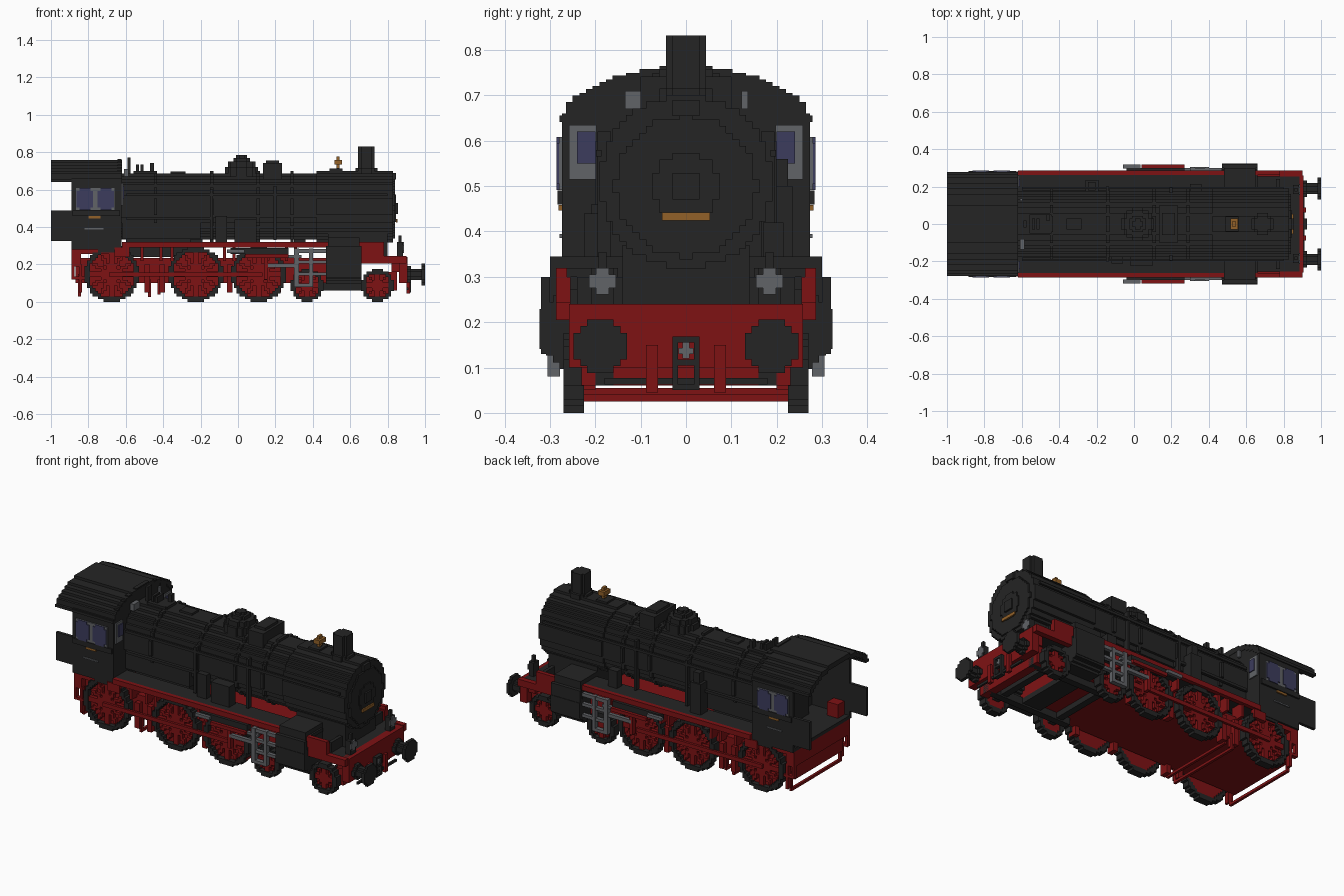
import bpy, bmesh, math

if "Cube" in bpy.data.objects:
    bpy.data.objects.remove(bpy.data.objects["Cube"])

V = 0.0147  # cell size of the blocky style


def material(name, r, g, b):
    m = bpy.data.materials.new(name)
    m.use_nodes = True
    m.diffuse_color = (r, g, b, 1)
    m.node_tree.nodes["Principled BSDF"].inputs["Base Color"].default_value = (r, g, b, 1)
    return m


BLACK = material("black", 0.018, 0.018, 0.018)
RED = material("red", 0.21, 0.006, 0.007)
GREY = material("grey", 0.12, 0.125, 0.135)
GOLD = material("gold", 0.29, 0.12, 0.022)
BLUE = material("window_blue", 0.045, 0.045, 0.11)


def finish(bm, name, mat):
    bmesh.ops.recalc_face_normals(bm, faces=bm.faces)
    me = bpy.data.meshes.new(name)
    bm.to_mesh(me)
    bm.free()
    me.materials.append(mat)
    ob = bpy.data.objects.new(name, me)
    bpy.context.collection.objects.link(ob)
    return ob


def boxes(name, mat, items, mirror=False):
    """Boxes (x0, x1, y0, y1, z0, z1) in one object, optionally mirrored in y."""
    bm = bmesh.new()
    for x0, x1, y0, y1, z0, z1 in items:
        for s in ((1, -1) if mirror else (1,)):
            vs = bmesh.ops.create_cube(bm, size=1)["verts"]
            for v in vs:
                v.co.x = (x0 + x1) / 2 + v.co.x * (x1 - x0)
                v.co.y = s * (y0 + y1) / 2 + v.co.y * (y1 - y0)
                v.co.z = (z0 + z1) / 2 + v.co.z * (z1 - z0)
    return finish(bm, name, mat)


def stepped(name, mat, axis, cu, cw, n, inside, d0, d1):
    """Extrude the cells where inside(u, w) holds along axis from d0 to d1."""
    cells = {(i, j) for i in range(-n, n) for j in range(-n, n)
             if inside((i + .5) * V, (j + .5) * V)}
    bm, cache = bmesh.new(), {}

    def vert(i, j, d):
        if (i, j, d) not in cache:
            u, w = cu + i * V, cw + j * V
            co = {"x": (d, u, w), "y": (u, d, w), "z": (u, w, d)}[axis]
            cache[(i, j, d)] = bm.verts.new(co)
        return cache[(i, j, d)]

    for i, j in cells:
        ring = [(i, j), (i + 1, j), (i + 1, j + 1), (i, j + 1)]
        for d in (d0, d1):
            bm.faces.new([vert(a, b, d) for a, b in ring])
        for k, (di, dj) in enumerate([(0, -1), (1, 0), (0, 1), (-1, 0)]):
            if (i + di, j + dj) not in cells:
                p, q = ring[k], ring[(k + 1) % 4]
                bm.faces.new([vert(*p, d0), vert(*q, d0), vert(*q, d1), vert(*p, d1)])
    return finish(bm, name, mat)


def disc(r, r0=0):
    return lambda u, w: r0 <= math.hypot(u, w) < r


def spokes(r, count):
    def inside(u, w):
        d, a = math.hypot(u, w), math.atan2(w, u) * count / (2 * math.pi)
        return d < r and (d < 0.034 or abs(a - round(a)) * 2 * math.pi / count * d < 0.009)
    return inside


# Boiler, bands and smokebox
stepped("boiler", BLACK, "x", 0, .51, 14, disc(.18), -.63, .42)
stepped("smokebox", BLACK, "x", 0, .51, 14, disc(.19), .42, .83)
for k, x in enumerate((-.45, -.15, .1, .28)):
    stepped(f"boiler_band_{k}", BLACK, "x", 0, .51, 14, disc(.188, .165), x, x + .018)
stepped("smokebox_door", BLACK, "x", 0, .5, 12, disc(.155), .83, .84)
stepped("door_boss", BLACK, "x", 0, .5, 8, disc(.075), .84, .846)
stepped("door_handle", BLACK, "x", 0, .5, 4, disc(.032), .846, .856)
boxes("door_rim", BLACK, [(.82, .845, -.03, .03, .655, .69)])
boxes("door_plate", GOLD, [(.846, .854, -.053, .053, .424, .442)])
boxes("smokebox_saddle", BLACK, [(.48, .8, -.14, .14, .23, .37)])
boxes("firebox", BLACK, [(-.62, -.2, -.165, .165, .335, .5)])
boxes("ash_pan", BLACK, [(-.6, -.25, -.1, .1, .24, .34)])

# Fittings on top
stepped("chimney", BLACK, "z", .686, 0, 4, disc(.047), .66, .832)
stepped("chimney_base", BLACK, "z", .686, 0, 5, disc(.06), .66, .715)
for k, (r, z) in enumerate(((.088, .72), (.075, .75), (.05, .77), (.025, .785))):
    stepped(f"steam_dome_{k}", BLACK, "z", .02, 0, 7, disc(r), .64, z)
boxes("sand_box", BLACK, [(.135, .235, -.1, .1, .64, .742), (.15, .22, -.06, .06, .742, .757)])
boxes("bell", GOLD, [(.515, .555, -.03, .03, .735, .76), (.527, .543, -.015, .015, .76, .778),
                     (.527, .543, -.015, .015, .715, .735)])
boxes("bell_stand", BLACK, [(.49, .56, -.04, .04, .68, .712), (.527, .543, -.01, .01, .7, .72)])
boxes("safety_valves", BLACK, [(-.59, -.575, -.02, .02, .67, .772), (-.545, -.53, -.03, .03, .67, .735),
                               (-.52, -.505, -.03, .03, .67, .735), (-.47, -.45, .02, .05, .67, .742),
                               (-.56, -.44, -.05, .05, .66, .7), (-.36, -.28, -.03, .03, .67, .698)])
boxes("whistles", GREY, [(-.61, -.585, -.135, -.08, .67, .71), (-.61, -.595, .122, .137, .67, .71)])

# Pipes, handrails and pumps on the sides of the boiler
boxes("side_pipes", BLACK, [(-.6, .8, .186, .198, .565, .58), (-.15, -.135, .17, .2, .33, .6),
                            (.19, .205, .165, .195, .33, .62), (-.6, -.15, .178, .195, .44, .455)], True)
boxes("air_pump", BLACK, [(-.26, -.19, .17, .235, .32, .5), (-.245, -.205, .18, .225, .5, .56),
                          (.3, .36, .17, .215, .32, .42)])
boxes("feed_pump", BLACK, [(-.02, .1, -.225, -.165, .32, .44), (-.12, -.06, -.21, -.17, .32, .46)])


# Cab: arched roof, front wall, sides and floor
def arch(r, h):
    return lambda u, w: (u / r) ** 2 + (max(w + .08, 0) / h) ** 2 < 1


outer, inner = arch(.285, .14), arch(.258, .112)
stepped("cab_roof", BLACK, "x", 0, .7, 20,
        lambda u, w: w > -.06 and outer(u, w) and not inner(u, w), -1, -.62)
stepped("cab_front_wall", BLACK, "x", 0, .5, 19,
        lambda u, w: abs(u) < .265 and w > -.2 and (w < .14 or outer(u, w - .2)), -.645, -.622)
boxes("cab_sides", BLACK, [(-.89, -.622, .255, .273, .28, .66), (-1, -.89, .255, .273, .325, .49),
                           (-.885, -.63, .273, .283, .46, .49)], True)
boxes("cab_floor", BLACK, [(-.89, -.62, -.256, .256, .28, .3)])
boxes("boiler_backhead", BLACK, [(-.7, -.64, -.15, .15, .3, .62)])
boxes("cab_seats", RED, [(-.86, -.79, .19, .25, .3, .38)], True)

# Cab windows and plates
for s, side in ((1, "left"), (-1, "right")):
    stepped(f"window_frame_{side}", GREY, "y", -.763, .55, 9,
            lambda u, w: abs(u) < .109 and abs(w) < .066 and abs(u) + abs(w) < .155, s * .272, s * .28)
    for k, x in enumerate((-.819, -.707)):
        stepped(f"window_pane_{side}_{k}", BLUE, "y", x, .55, 5,
                lambda u, w: abs(u) < .04 and abs(w) < .052 and abs(u) + abs(w) < .075, s * .28, s * .285)
    boxes(f"front_window_{side}", GREY, [(-.624, -.615, min(s * .197, s * .258), max(s * .197, s * .258), .515, .635)])
    boxes(f"front_pane_{side}", BLUE, [(-.615, -.61, min(s * .2, s * .24), max(s * .2, s * .24), .55, .62)])
boxes("cab_plate", GOLD, [(-.8, -.735, .273, .281, .446, .458)], True)
boxes("cab_step_rail", GREY, [(-.82, -.72, .273, .279, .386, .394)], True)

# Running boards with red edges, frame and hangers
boxes("running_board", BLACK, [(-.62, .66, .15, .262, .3, .32)], True)
boxes("board_edge", RED, [(-.62, .78, .262, .287, .29, .32), (.64, .78, .255, .287, .245, .3),
                          (.64, .9, .255, .287, .205, .245), (-.66, -.58, .255, .28, .24, .29)], True)
boxes("main_frame", RED, [(-.87, .62, -.222, .222, .1, .235)])
boxes("frame_hangers", RED, [(x, x + .016, .19, .27, .22, .3) for x in (-.52, -.42, -.36, -.08, -.03, .25, .3)], True)
boxes("brake_hangers", RED, [(x, x + .03, .2, .25, .05, .2) for x in (-.5, -.42, -.06, .2)], True)
boxes("cross_bars", RED, [(-.855, -.84, -.235, .235, .03, .045), (-.48, -.465, -.235, .235, .025, .04),
                          (-.43, -.415, -.235, .235, .04, .055)])
boxes("bar_drops", RED, [(-.855, -.84, .22, .235, .03, .15), (-.48, -.465, .22, .235, .025, .12),
                         (-.43, -.415, .22, .235, .04, .12)], True)
boxes("rear_beam", RED, [(-.89, -.84, -.262, .262, .19, .28), (-.84, -.62, -.262, .262, .255, .28)])
boxes("rear_steps", RED, [(-.89, -.875, .235, .262, .12, .2), (-.885, -.82, .235, .262, .12, .135),
                          (-.85, -.835, .235, .262, .05, .2)], True)


# Wheels
def wheel(name, x, n, count):
    r = n * V
    for s, side in ((1, "left"), (-1, "right")):
        stepped(f"{name}_tyre_{side}", BLACK, "y", x, r, n, disc(r, r - 1.6 * V), s * .225, s * .27)
        stepped(f"{name}_web_{side}", RED, "y", x, r, n, disc(r - 1.6 * V), s * .23, s * .242)
        stepped(f"{name}_spokes_{side}", RED, "y", x, r, n, spokes(r - 1.6 * V, count), s * .242, s * .262)
    boxes(f"{name}_axle", BLACK, [(x - .02, x + .02, -.23, .23, r - .02, r + .02)])


for k, x in enumerate((-.675, -.225, .11)):
    wheel(f"driving_wheel_{k}", x, 10, 12)
for k, x in enumerate((.37, .745)):
    wheel(f"bogie_wheel_{k}", x, 6, 8)
boxes("bogie_frame", BLACK, [(.3, .85, .16, .2, .06, .105)], True)
boxes("bogie_centre", BLACK, [(.5, .62, -.17, .17, .07, .2)])

# Cylinders and rods
for s, side in ((1, "left"), (-1, "right")):
    stepped(f"cylinder_{side}", BLACK, "x", s * .235, .185, 7, disc(.09), .47, .66)
boxes("cylinder_block", BLACK, [(.48, .65, .14, .3, .2, .345), (.47, .66, .3, .32, .13, .3)], True)
boxes("coupling_rod", RED, [(-.69, .13, .264, .278, .135, .158)], True)
boxes("radius_rod", RED, [(.04, .27, .298, .318, .235, .255), (.14, .16, .27, .3, .12, .25)], True)
boxes("valve_gear_cover", BLACK, [(-.04, .27, .262, .3, .255, .288)], True)
boxes("return_crank", GREY, [(-.06, .035, .298, .318, .262, .28)], True)
boxes("crosshead", GREY, [(.15, .32, .278, .3, .185, .205), (.3, .325, .278, .305, .08, .285),
                          (.38, .4, .278, .305, .08, .285), (.3, .47, .278, .3, .262, .282),
                          (.3, .47, .278, .3, .205, .222), (.3, .47, .278, .3, .14, .157),
                          (.3, .4, .278, .305, .08, .098), (.23, .34, .28, .3, .235, .25)], True)

# Front platform, beam, buffers, lamps and coupling
boxes("front_deck", BLACK, [(.64, .885, -.256, .256, .222, .24), (.76, .78, -.24, .24, .24, .3)])
boxes("front_beam", RED, [(.86, .905, -.258, .258, .1, .24), (.82, .9, -.24, .24, .16, .222)])
boxes("front_guards", RED, [(.8, .85, -.23, .23, .06, .16)])
for s, side in ((1, "left"), (-1, "right")):
    stepped(f"buffer_stem_{side}", BLACK, "x", s * .189, .147, 3, disc(.026), .9, .985)
    stepped(f"buffer_base_{side}", BLACK, "x", s * .189, .147, 4, disc(.04), .9, .925)
    stepped(f"buffer_head_{side}", BLACK, "x", s * .189, .147, 4, disc(.056), .982, 1)
    stepped(f"lamp_glass_{side}", GREY, "x", s * .184, .29, 2,
            lambda u, w: min(abs(u), abs(w)) < .009 and max(abs(u), abs(w)) < .025, .882, .888)
boxes("lamps", BLACK, [(.85, .882, .16, .208, .24, .32), (.858, .874, .175, .193, .32, .355)], True)
boxes("coupling", BLACK, [(.9, .925, .018, .03, .05, .165)], True)
boxes("coupling_links", BLACK, [(.9, .925, -.03, .03, z, z + .013) for z in (.05, .105, .155)])
boxes("coupling_hook", GREY, [(.905, .918, -.008, .008, .12, .155), (.905, .918, -.016, .016, .13, .143)])
boxes("brake_hoses", RED, [(.9, .92, .062, .088, .045, .15)], True)
boxes("hose_bar", BLACK, [(.9, .912, -.18, .18, .063, .077)])
